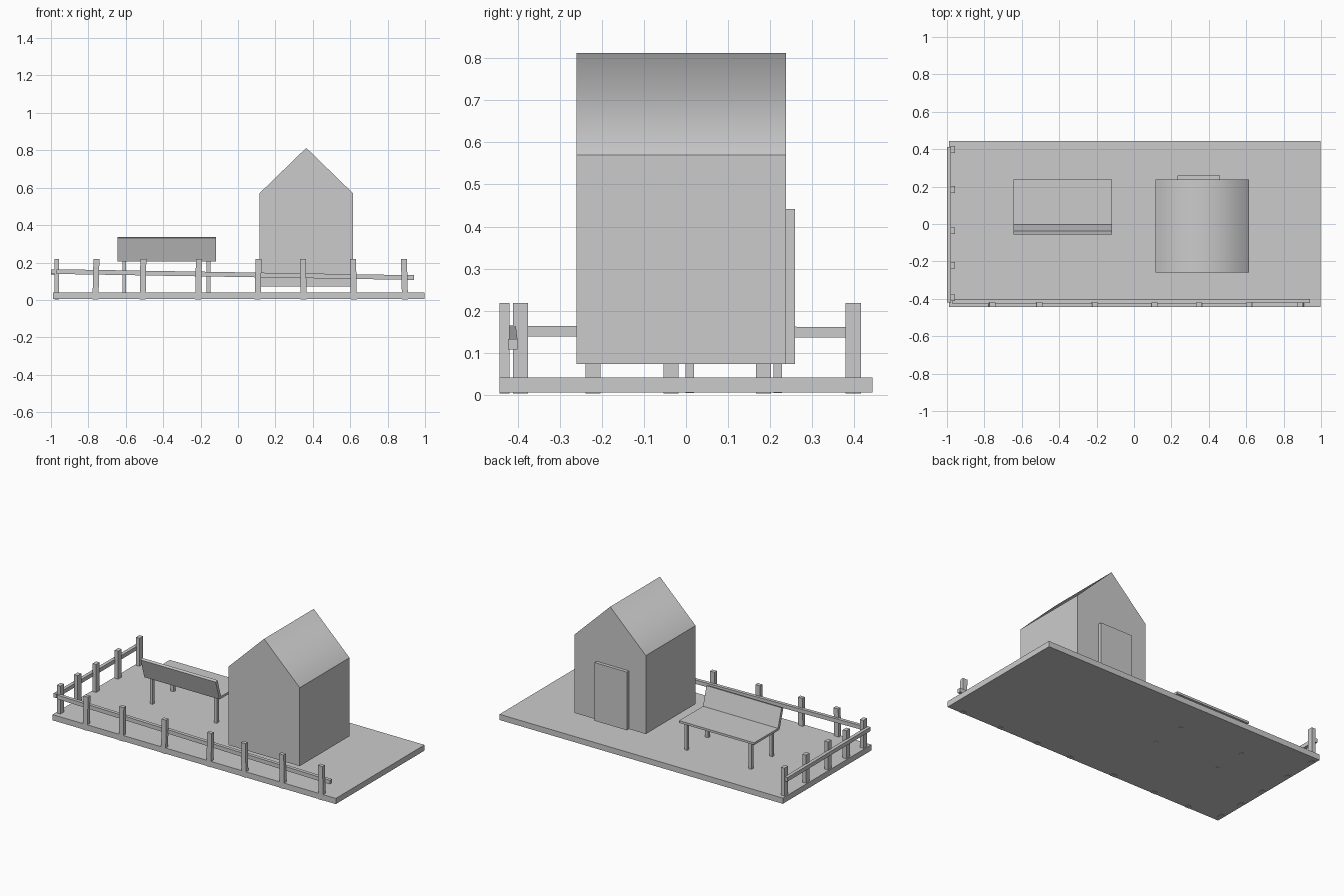
import bpy, bmesh
from mathutils import Vector

if "Cube" in bpy.data.objects:
    bpy.data.objects.remove(bpy.data.objects["Cube"])


def mesh_object(name, bm):
    bmesh.ops.recalc_face_normals(bm, faces=bm.faces)
    me = bpy.data.meshes.new(name)
    bm.to_mesh(me)
    bm.free()
    ob = bpy.data.objects.new(name, me)
    bpy.context.collection.objects.link(ob)
    return ob


def extrude(name, profile, offset):
    """Closed solid from a planar profile of 3D points pushed along offset."""
    bm = bmesh.new()
    face = bm.faces.new([bm.verts.new(p) for p in profile])
    res = bmesh.ops.extrude_face_region(bm, geom=[face], use_keep_orig=True)
    verts = [g for g in res["geom"] if isinstance(g, bmesh.types.BMVert)]
    bmesh.ops.translate(bm, verts=verts, vec=Vector(offset))
    return mesh_object(name, bm)


def box(name, x, y, z, lean=0.0):
    """Box from (min, max) ranges; lean shifts the top along x."""
    pts = [(x[0], y[0], z[0]), (x[1], y[0], z[0]), (x[1], y[1], z[0]), (x[0], y[1], z[0])]
    return extrude(name, pts, (lean, 0, z[1] - z[0]))


# Ground slab
box("ground_slab", (-0.99, 0.997), (-0.444, 0.444), (0.005, 0.041))

# House: gabled profile run front to back, roof normals blended over the ridge
gable = [(0.115, 0.073), (0.615, 0.073), (0.615, 0.57), (0.365, 0.813), (0.115, 0.57)]
house = extrude("house", [(x, -0.26, z) for x, z in gable], (0, 0.498, 0))
for f in house.data.polygons:
    f.use_smooth = f.normal.z > 0.3

# Door on the back gable
box("door", (0.233, 0.459), (0.23, 0.259), (0.073, 0.442))

# Bench
box("bench_seat", (-0.644, -0.118), (-0.012, 0.237), (0.206, 0.22))
back = [(0.0, 0.214), (-0.037, 0.337), (-0.056, 0.332), (-0.018, 0.208)]
extrude("bench_back", [(-0.644, y, z) for y, z in back], (0.526, 0, 0))
for x in (-0.608, -0.158):
    for y in (0.009, 0.218):
        box("bench_leg", (x - 0.01, x + 0.01), (y - 0.01, y + 0.01), (0.004, 0.21))

# Front fence posts, each leaning a little
front = [(-0.762, 0.005), (-0.51, 0.004), (-0.213, 0.004), (0.105, 0.005),
         (0.351, -0.004), (0.619, -0.004), (0.893, -0.006)]
for x, lean in front:
    box("front_post", (x - 0.016, x + 0.016), (-0.444, -0.42), (0.003, 0.218), lean)

# Side fence posts
for y in (-0.394, -0.221, -0.036, 0.184, 0.398):
    box("side_post", (-0.982, -0.957), (y - 0.018, y + 0.018), (0.003, 0.218))

# Front rail slopes down to the right, inside the posts
extrude("front_rail", [(-0.97, -0.427, 0.139), (-0.97, -0.405, 0.139),
                       (-0.97, -0.405, 0.164), (-0.97, -0.427, 0.164)], (1.91, 0.004, -0.032))

# Side rail outside the posts
extrude("side_rail", [(-1.0, -0.42, 0.139), (-0.978, -0.42, 0.139),
                      (-0.978, -0.42, 0.164), (-1.0, -0.42, 0.164)], (0, 0.832, -0.003))
